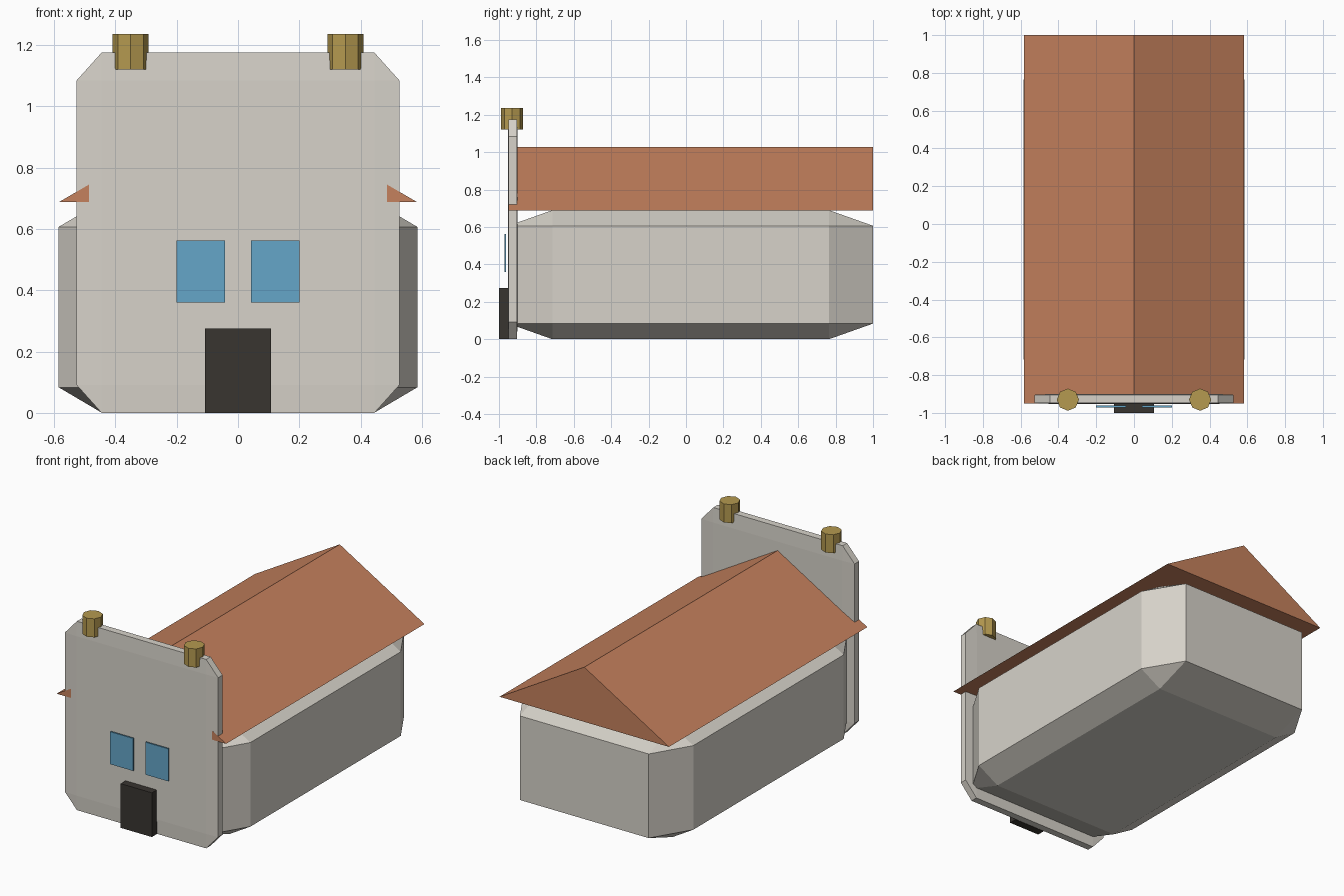
import bpy, bmesh
from mathutils import Matrix, Vector

if "Cube" in bpy.data.objects:
    bpy.data.objects.remove(bpy.data.objects["Cube"])


def material(name, rgb):
    m = bpy.data.materials.new(name)
    m.diffuse_color = (*rgb, 1)
    m.use_nodes = True
    m.node_tree.nodes["Principled BSDF"].inputs["Base Color"].default_value = m.diffuse_color
    return m


def finish(bm, name, mat=None):
    bmesh.ops.recalc_face_normals(bm, faces=bm.faces)
    me = bpy.data.meshes.new(name)
    bm.to_mesh(me)
    bm.free()
    ob = bpy.data.objects.new(name, me)
    bpy.context.collection.objects.link(ob)
    if mat:
        me.materials.append(mat)
    return ob


def box(name, lo, hi, mat=None, bevel=0.0):
    """Box between two corners; bevel is a fraction of each side length."""
    bm = bmesh.new()
    bmesh.ops.create_cube(bm, size=1)
    if bevel:
        bmesh.ops.bevel(bm, geom=bm.edges[:], offset=bevel, offset_type='OFFSET',
                        segments=1, profile=0.5, affect='EDGES')
    lo, hi = Vector(lo), Vector(hi)
    bmesh.ops.scale(bm, vec=hi - lo, verts=bm.verts)
    bmesh.ops.translate(bm, vec=(lo + hi) / 2, verts=bm.verts)
    return finish(bm, name, mat)


stone = material("stone", (0.68, 0.65, 0.59))
tile = material("roof_tile", (0.56, 0.22, 0.11))
glass = material("window_blue", (0.13, 0.38, 0.58))
wood = material("door_dark", (0.04, 0.035, 0.03))
gold = material("chimney_gold", (0.46, 0.32, 0.08))

# Main hall and tall front wall, both chamfered in proportion to their size
box("hall", (-0.585, -0.95, 0), (0.585, 1.0, 0.69), stone, 0.121)
box("front_wall", (-0.527, -0.952, 0), (0.527, -0.90, 1.175), stone, 0.078)

# Gabled roof: triangle extruded along y
bm = bmesh.new()
tri = [bm.verts.new(p) for p in ((-0.583, -0.95, 0.688), (0.583, -0.95, 0.688), (0, -0.95, 1.028))]
ext = bmesh.ops.extrude_face_region(bm, geom=[bm.faces.new(tri)])
bmesh.ops.translate(bm, vec=(0, 1.95, 0),
                    verts=[v for v in ext["geom"] if isinstance(v, bmesh.types.BMVert)])
if not any(len(f.verts) == 3 and f.calc_center_median().y < -0.9 for f in bm.faces):
    bm.faces.new(tri)
finish(bm, "roof", tile)

# Door
box("door", (-0.107, -1.0, 0), (0.107, -0.95, 0.275), wood)

# Mirrored windows and octagonal chimneys
for side, s in (("left", -1), ("right", 1)):
    xs = sorted((s * 0.042, s * 0.20))
    box("window_" + side, (xs[0], -0.971, 0.36), (xs[1], -0.962, 0.562), glass)
    bm = bmesh.new()
    bmesh.ops.create_cone(bm, cap_ends=True, segments=8, radius1=0.0587, radius2=0.0587,
                          depth=0.115, matrix=Matrix.Translation((s * 0.35, -0.93, 1.1775)))
    finish(bm, "chimney_" + side, gold)
